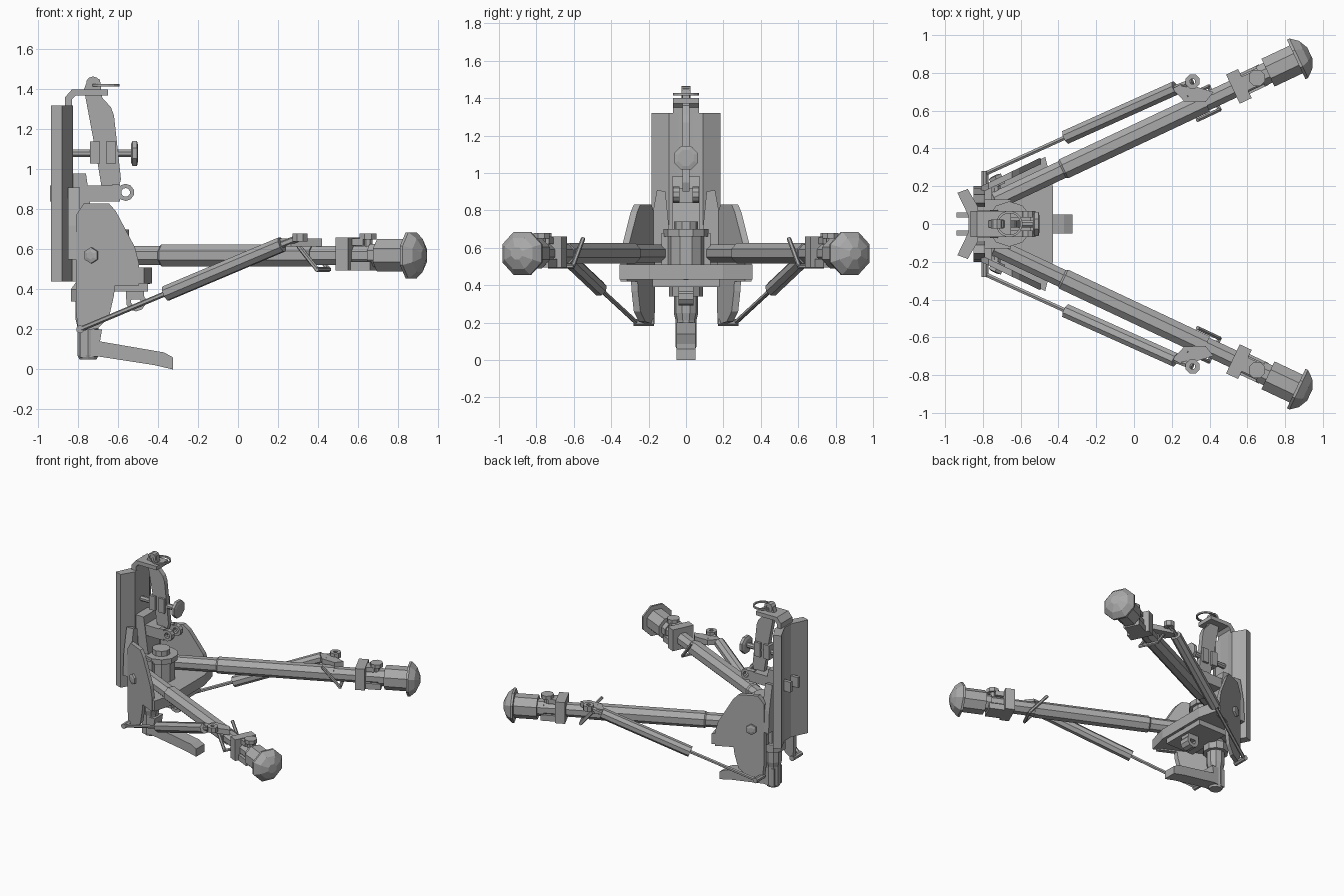
import bpy, bmesh, math
from mathutils import Vector

cube = bpy.data.objects.get("Cube")
if cube:
    bpy.data.objects.remove(cube, do_unlink=True)

grey = bpy.data.materials.new("gunmetal_grey")
grey.use_nodes = True
grey.diffuse_color = (0.4, 0.4, 0.4, 1)
grey.node_tree.nodes["Principled BSDF"].inputs["Base Color"].default_value = (0.4, 0.4, 0.4, 1)


def finish(name, bm):
    bmesh.ops.recalc_face_normals(bm, faces=bm.faces)
    mesh = bpy.data.meshes.new(name)
    bm.to_mesh(mesh)
    bm.free()
    mesh.materials.append(grey)
    obj = bpy.data.objects.new(name, mesh)
    bpy.context.collection.objects.link(obj)
    return obj


def side_on(u, v, w):
    return (u, w, v)


def plan(u, v, w):
    return (u, v, w)


def prism(name, pts, a, b, place=side_on):
    """Extrude an outline from a to b, mapped into space by place."""
    bm = bmesh.new()
    low = [bm.verts.new(place(u, v, a)) for u, v in pts]
    top = [bm.verts.new(place(u, v, b)) for u, v in pts]
    bm.faces.new(low)
    bm.faces.new(top)
    n = len(pts)
    for i in range(n):
        j = (i + 1) % n
        bm.faces.new((low[i], low[j], top[j], top[i]))
    return finish(name, bm)


def box(name, x, y, z, place=plan):
    return prism(name, [(x[0], y[0]), (x[1], y[0]), (x[1], y[1]), (x[0], y[1])], z[0], z[1], place)


def lathe(name, profile, origin, direction, sides=8, ring=False):
    """Spin (distance, radius) pairs about an axis; ring closes the profile."""
    rot = Vector(direction).to_track_quat('Z', 'Y')
    bm = bmesh.new()
    loops = []
    for t, r in profile:
        angles = [(k + 0.5) * math.tau / sides for k in range(sides)]
        loops.append([bm.verts.new(Vector(origin) + rot @ Vector((r * math.cos(g), r * math.sin(g), t)))
                      for g in angles])
    pairs = list(zip(loops, loops[1:]))
    if ring:
        pairs.append((loops[-1], loops[0]))
    else:
        bm.faces.new(loops[0])
        bm.faces.new(loops[-1])
    for p, q in pairs:
        for k in range(sides):
            m = (k + 1) % sides
            bm.faces.new((p[k], p[m], q[m], q[k]))
    return finish(name, bm)


def rod(name, p, q, r, sides=8):
    d = Vector(q) - Vector(p)
    return lathe(name, [(0, r), (d.length, r)], p, d, sides)


def eye(name, x, z, inner, outer, y0, y1):
    return lathe(name, [(y0, inner), (y1, inner), (y1, outer), (y0, outer)], (x, 0, z), (0, 1, 0), 10, True)


# Mounting plate: shallow trough with flared wings
half = [(-0.83, 0.04), (-0.825, 0.09), (-0.88, 0.185), (-0.935, 0.165), (-0.875, 0.04)]
outline = half + [(x, -y) for x, y in reversed(half)]
prism("mounting_plate", outline, 0.44, 1.32, plan)

# Top hook, pull ring and locking blade
prism("top_hook", [(-0.865, 1.25), (-0.865, 1.36), (-0.83, 1.4), (-0.65, 1.4), (-0.65, 1.37),
                   (-0.81, 1.37), (-0.83, 1.35), (-0.83, 1.25)], -0.07, 0.07)
prism("locking_blade", [(-0.77, 1.4), (-0.755, 1.44), (-0.73, 1.455), (-0.69, 1.45), (-0.68, 1.36),
                        (-0.635, 1.31), (-0.62, 1.27), (-0.585, 0.95), (-0.6, 0.9), (-0.68, 0.9),
                        (-0.71, 1.08)], -0.018, 0.018)
eye("blade_eye", -0.725, 1.43, 0.02, 0.035, -0.025, 0.025)
lathe("pull_ring", [(0, 0.058), (0.012, 0.058), (0.012, 0.07), (0, 0.07)], (-0.66, 0, 1.415), (0, 0, 1), 16, True)

# Clamp screw with its knob and collars
rod("clamp_screw", (-0.86, 0, 1.08), (-0.5, 0, 1.08), 0.02)
lathe("clamp_knob", [(0, 0.05), (0.008, 0.068), (0.03, 0.068), (0.035, 0.045)], (-0.535, 0, 1.08), (1, 0, 0), 8)
for x in (-0.715, -0.635):
    box("screw_collar", (x - 0.025, x + 0.025), (-0.035, 0.035), (1.03, 1.14))

# Clamp bar with pierced cheeks, and the rear clip
box("clamp_bar", (-0.84, -0.62), (-0.07, 0.07), (0.84, 0.92))
prism("clamp_bar_brace", [(-0.83, 0.7), (-0.72, 0.7), (-0.76, 0.98), (-0.83, 0.98)], -0.075, 0.075)
for s in (1, -1):
    box("clamp_cheek", (-0.63, -0.59), (s * 0.035, s * 0.07), (0.84, 0.925))
    eye("cheek_eye", -0.562, 0.885, 0.022, 0.043, s * 0.035, s * 0.07)
    box("rear_clip", (-0.94, -0.86), (s * 0.035, s * 0.06), (0.84, 0.92))

# Central yoke and pivot
box("yoke_block", (-0.83, -0.65), (-0.13, 0.13), (0.44, 0.68))
lathe("pivot", [(0, 0.1), (0.24, 0.1), (0.24, 0.12), (0.28, 0.12), (0.28, 0.065), (0.32, 0.065)],
      (-0.66, 0, 0.42), (0, 0, 1), 10)
prism("base_plate", [(-0.8, -0.17), (-0.5, -0.34), (-0.47, -0.355), (-0.43, -0.2), (-0.43, 0.2),
                     (-0.47, 0.355), (-0.5, 0.34), (-0.8, 0.17)], 0.43, 0.51, plan)
box("base_lip", (-0.69, -0.45), (-0.18, 0.18), (0.39, 0.44))

# Front latch under the base
box("front_latch", (-0.56, -0.47), (-0.04, 0.04), (0.35, 0.42))
eye("latch_eye", -0.51, 0.34, 0.025, 0.05, -0.04, 0.04)
rod("latch_pin", (-0.5, 0, 0.46), (-0.44, 0, 0.46), 0.035)

# Lower spindle and pedal
lathe("spindle", [(0, 0.045), (0.02, 0.055), (0.16, 0.055), (0.2, 0.065), (0.29, 0.065),
                  (0.29, 0.09), (0.35, 0.09), (0.39, 0.06)], (-0.75, 0, 0.05), (0, 0, 1), 10)
prism("pedal", [(-0.79, 0.2), (-0.68, 0.2), (-0.69, 0.14), (-0.37, 0.085), (-0.325, 0.06),
                (-0.325, 0), (-0.42, 0.022), (-0.7, 0.065), (-0.79, 0.06)], -0.05, 0.05)

slope = math.radians(25.2)
for s in (1, -1):
    side = "left" if s > 0 else "right"
    along = Vector((math.cos(slope), s * math.sin(slope), 0))
    across = Vector((-math.sin(slope), s * math.cos(slope), 0))
    base = Vector((-0.345, s * 0.305, 0.57))

    def on_plate(u, v, w):
        return (u, s * (0.2 + 0.48 * (u + 0.81) + w), v)

    def on_leg(u, v, w):
        return base + along * u + across * v + Vector((0, 0, w))

    # Splayed side plate, its lower skirt and bolt
    prism(side + "_side_plate", [(-0.81, 0.42), (-0.495, 0.42), (-0.495, 0.53), (-0.515, 0.61), (-0.61, 0.79),
                                 (-0.645, 0.83), (-0.77, 0.83), (-0.81, 0.77)], -0.035, 0, on_plate)
    prism(side + "_skirt", [(-0.81, 0.42), (-0.615, 0.42), (-0.62, 0.37), (-0.645, 0.26), (-0.7, 0.205),
                            (-0.8, 0.19), (-0.81, 0.3)], -0.035, 0, on_plate)
    lathe(side + "_plate_bolt", [(-0.04, 0.04), (0.015, 0.04), (0.02, 0.02)],
          on_plate(-0.73, 0.57, 0), across, 6)
    rod(side + "_hinge_pin", on_plate(-0.73, 0.57, 0), on_plate(-0.73, 0.57, -0.14), 0.025)

    # Ear joining side plate to mounting plate
    prism(side + "_ear", [(s * 0.09, 0.55), (s * 0.2, 0.55), (s * 0.19, 0.72), (s * 0.155, 0.91), (s * 0.11, 0.9),
                          (s * 0.09, 0.7)], -0.85, -0.79, lambda u, v, w: (w, u, v))

    # Telescoping leg and foot
    lathe(side + "_leg", [(-0.43, 0.052), (-0.04, 0.052), (-0.03, 0.06), (0.8, 0.06), (0.8, 0.052), (1.165, 0.052)],
          base, along)
    lathe(side + "_foot", [(1.12, 0.062), (1.165, 0.062), (1.165, 0.088), (1.33, 0.088), (1.33, 0.125),
                           (1.345, 0.125), (1.385, 0.09), (1.41, 0.035)], base, along)

    # Leg lock collar with thumb screw
    box(side + "_lock_collar", (0.96, 1.03), (-0.085, 0.085), (-0.075, 0.09), on_leg)
    box(side + "_lock_base", (1.0, 1.14), (-0.06, 0.06), (-0.075, -0.03), on_leg)
    box(side + "_lock_arm", (1.0, 1.09), (-0.04, 0.04), (0.05, 0.085), on_leg)
    lathe(side + "_thumb_screw", [(0, 0.025), (0.08, 0.025), (0.08, 0.046), (0.11, 0.046)],
          on_leg(1.1, 0, 0), (0, 0, 1))

    # Spring strut
    foot, mid, end, tip = [Vector((x, s * y, z)) for x, y, z in (
        (-0.79, 0.265, 0.2), (-0.36, 0.46, 0.38), (0.22, 0.72, 0.625), (0.31, 0.755, 0.66))]
    rod(side + "_strut_rod", foot, mid, 0.013, 6)
    rod(side + "_strut_body", mid, end, 0.04)
    rod(side + "_strut_tip", end, tip, 0.018, 6)
    rod(side + "_strut_pin", (-0.79, s * 0.17, 0.2), (-0.79, s * 0.28, 0.2), 0.02)

    # Strut anchor: wedge and slanting strap round the leg
    prism(side + "_strut_anchor", [(0.67, 0.14), (0.74, 0.14), (0.86, 0.03), (0.8, 0), (0.7, 0.05)],
          0.045, 0.085, on_leg)
    lathe(side + "_anchor_eye", [(-0.02, 0.015), (0.02, 0.015), (0.02, 0.04), (-0.02, 0.04)],
          tip, (0, 0, 1), 8, True)
    for v in (-0.068, 0.068):
        rod(side + "_anchor_strap", on_leg(0.72, v, 0.08), on_leg(0.85, v, -0.07), 0.012, 6)
    rod(side + "_strap_bar", on_leg(0.85, -0.075, -0.07), on_leg(0.85, 0.075, -0.07), 0.012, 6)
